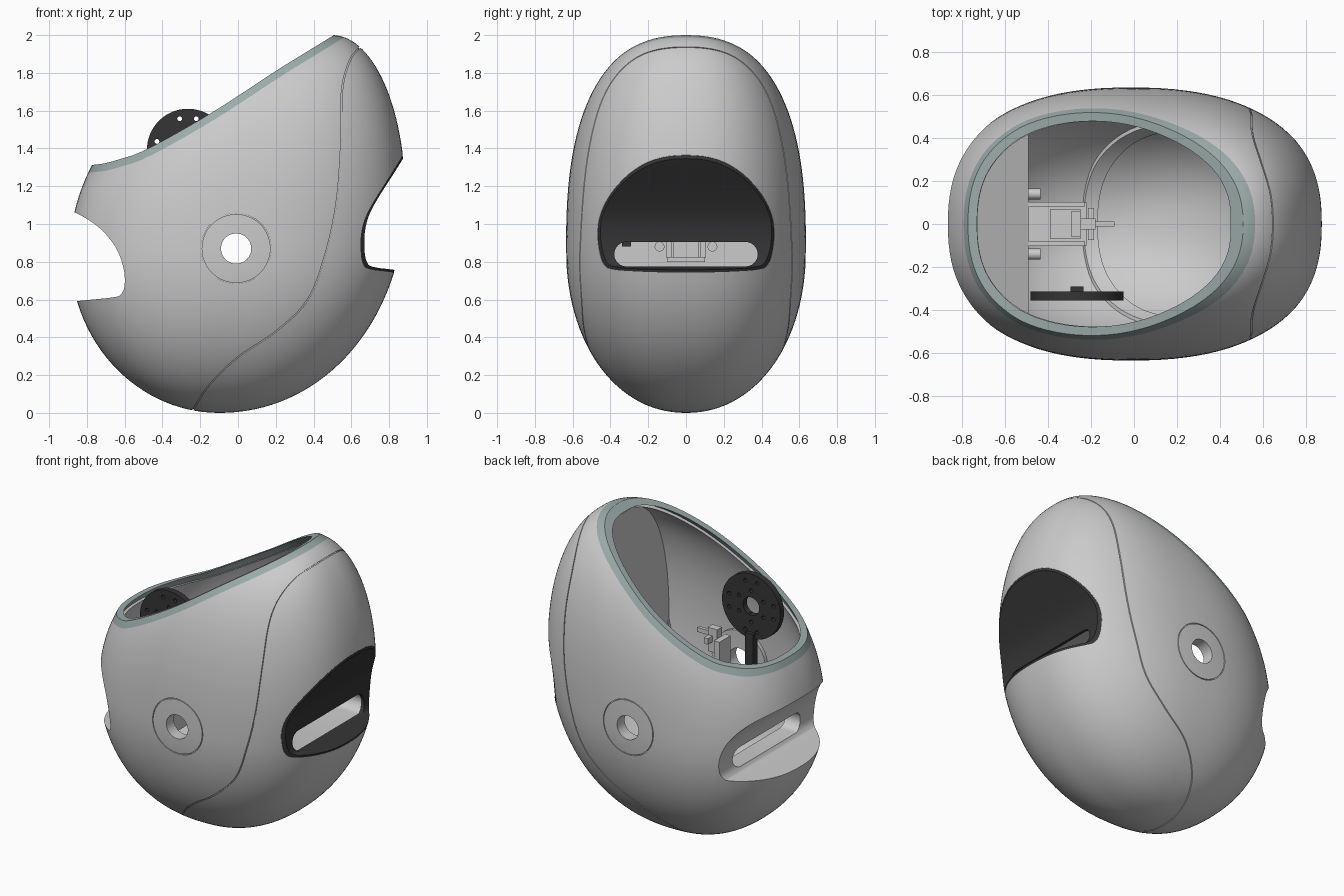
import bpy, bmesh, math
from mathutils import Vector, Matrix

if "Cube" in bpy.data.objects:
    bpy.data.objects.remove(bpy.data.objects["Cube"])


def material(name, rgb):
    m = bpy.data.materials.new(name)
    m.diffuse_color = (*rgb, 1)
    m.use_nodes = True
    m.node_tree.nodes["Principled BSDF"].inputs["Base Color"].default_value = m.diffuse_color
    return m


DARK = material("dark_plastic", (0.035, 0.035, 0.037))
TEAL = material("rubber_trim", (0.33, 0.41, 0.40))


def finish(bm, name):
    bmesh.ops.recalc_face_normals(bm, faces=bm.faces)
    me = bpy.data.meshes.new(name)
    bm.to_mesh(me)
    bm.free()
    ob = bpy.data.objects.new(name, me)
    bpy.context.collection.objects.link(ob)
    return ob


def boolean(a, op, *others):
    """Apply booleans to a and discard the helper objects."""
    for b in others:
        mod = a.modifiers.new("cut", 'BOOLEAN')
        mod.operation, mod.solver, mod.object = op, 'EXACT', b
        bpy.context.view_layer.objects.active = a
        bpy.ops.object.modifier_apply(modifier=mod.name)
        bpy.data.objects.remove(b)
    return a


def cut(a, *o): return boolean(a, 'DIFFERENCE', *o)
def keep(a, *o): return boolean(a, 'INTERSECT', *o)


def arc(u, n):
    return max(0.0, 1 - abs(u) ** n) ** (1 / n)


def egg(offset=0.0, name="helper_egg", rings=64, segs=112):
    """Leaning egg from horizontal superelliptic sections, shrunk by offset."""
    bm = bmesh.new()
    rows = []
    for i in range(1, rings):
        z = 1 - math.cos(math.pi * i / rings)
        xl = -0.1 - 0.79 * arc((0.85 - z) / 0.85, 2) if z < 0.85 else 0.5 - 1.39 * arc((z - 0.85) / 1.15, 2)
        xr = -0.1 + 0.985 * arc((1.15 - z) / 1.15, 2.05) if z < 1.15 else 0.5 + 0.385 * arc((z - 1.15) / 0.85, 2)
        w = 0.635 * (arc((0.87 - z) / 0.87, 2.1) if z < 0.87 else arc((z - 0.87) / 1.13, 2.5))
        row = []
        for j in range(segs):
            t = math.tau * j / segs
            c, s = (math.copysign(abs(f) ** (2 / 2.35), f) for f in (math.cos(t), math.sin(t)))
            row.append(bm.verts.new(((xl + xr) / 2 + (xr - xl) / 2 * c, w * s, z)))
        rows.append(row)
    lo, hi = bm.verts.new((-0.1, 0, 0)), bm.verts.new((0.5, 0, 2))
    for j in range(segs):
        k = (j + 1) % segs
        bm.faces.new((lo, rows[0][k], rows[0][j]))
        bm.faces.new((hi, rows[-1][j], rows[-1][k]))
        for a, b in zip(rows, rows[1:]):
            bm.faces.new((a[j], a[k], b[k], b[j]))
    bm.normal_update()
    moves = [(v, v.normal * offset) for v in bm.verts]
    for v, d in moves:
        v.co -= d
    return finish(bm, name)


def prism(pts, lo=-1.2, hi=1.2, axis='y', name="helper_prism"):
    """Extrude a 2D outline along y (points are x,z) or x (points are y,z)."""
    bm = bmesh.new()
    place = (lambda p, d: (p[0], d, p[1])) if axis == 'y' else (lambda p, d: (d, p[0], p[1]))
    a = [bm.verts.new(place(p, lo)) for p in pts]
    b = [bm.verts.new(place(p, hi)) for p in pts]
    caps = [bm.faces.new(a), bm.faces.new(b[::-1])]
    for i in range(len(pts)):
        j = (i + 1) % len(pts)
        bm.faces.new((a[i], b[i], b[j], a[j]))
    bmesh.ops.triangulate(bm, faces=caps)
    return finish(bm, name)


def smooth(p, n=6):
    """Catmull-Rom curve through 2D points."""
    p = [Vector(q) for q in p]
    p = [2 * p[0] - p[1]] + p + [2 * p[-1] - p[-2]]
    out = []
    for a, b, c, d in zip(p, p[1:], p[2:], p[3:]):
        for i in range(n):
            t = i / n
            out.append(0.5 * (2 * b + (c - a) * t + (2 * a - 5 * b + 4 * c - d) * t ** 2 + (3 * b - a - 3 * c + d) * t ** 3))
    return out + [p[-2]]


def shift(pts, dx, dz):
    return [p + Vector((dx, dz)) for p in pts]


def band(pts, half):
    """Strip of constant width around a 2D curve."""
    l, r = [], []
    for i, p in enumerate(pts):
        d = (pts[min(i + 1, len(pts) - 1)] - pts[max(i - 1, 0)]).normalized() * half
        l.append(p + Vector((-d.y, d.x)))
        r.append(p - Vector((-d.y, d.x)))
    return l + r[::-1]


def disc(x, z, r, lo=-1.2, hi=1.2, n=48, name="helper_disc"):
    return prism([(x + r * math.cos(math.tau * i / n), z + r * math.sin(math.tau * i / n)) for i in range(n)], lo, hi, name=name)


def slot(z0, z1, half, x0, x1):
    r, pts = (z1 - z0) / 2, []
    for s in (1, -1):
        for i in range(13):
            t = math.pi * i / 12 - math.pi / 2
            pts.append((s * (half - r + r * math.cos(t)), z0 + r + s * r * math.sin(t)))
    return prism(pts, x0, x1, 'x')


def box(name, x0, x1, y0, y1, z0, z1, mat=None):
    ob = prism([(x0, z0), (x1, z0), (x1, z1), (x0, z1)], y0, y1, name=name)
    if mat:
        ob.data.materials.append(mat)
    return ob


# Guiding curves in the front view
rim = smooth([(-1.1, 1.31), (-0.78, 1.312), (-0.62, 1.345), (-0.465, 1.405), (-0.13, 1.595), (0.2, 1.81), (0.5, 1.995), (0.75, 2.15)])
low_rim = shift(rim, 0.012, -0.038)
seam = smooth([(-0.29, -0.08), (-0.23, 0.03), (-0.15, 0.15), (0, 0.295), (0.2, 0.43), (0.37, 0.6), (0.46, 0.83),
               (0.52, 1.1), (0.545, 1.4), (0.55, 1.7), (0.59, 1.86), (0.65, 1.94), (0.75, 2.02)])
scoop_l = smooth([(-1.1, 1.17), (-0.87, 1.065), (-0.74, 0.985), (-0.65, 0.88), (-0.607, 0.77), (-0.6, 0.68), (-0.618, 0.63), (-0.66, 0.612), (-0.85, 0.592), (-1.1, 0.565)])
scoop_r = smooth([(1.1, 1.72), (0.87, 1.34), (0.72, 1.1), (0.675, 0.98), (0.67, 0.86), (0.687, 0.79), (0.73, 0.77), (0.83, 0.757), (1.1, 0.72)])
back_r = shift(scoop_r, -0.02, -0.012)
HX, HZ = -0.01, 0.87


def above(curve): return prism(list(curve) + [Vector((0.75, 3)), Vector((-1.1, 3))])


# Cavity, narrowed by the sloped shelf on the left and the flat wall on the right
cavity = cut(egg(0.055),
             prism([(-1.2, 1.3), (-0.85, 1.14), (-0.49, 0.95), (-0.49, 0.45), (-1.2, 0.45)]),
             box("helper_box", 0.48, 1.2, -1, 1, 0.62, 2.2))

# Outer shell with opening, scoops, vent slots and side holes
shell = cut(egg(0, "egg_shell"), cavity, above(low_rim), prism(scoop_l), prism(back_r),
            slot(0.64, 0.77, 0.36, -0.75, -0.4), slot(0.775, 0.905, 0.38, 0.4, 0.8),
            disc(HX, HZ, 0.08))
# Panel seam and round cover seams as shallow grooves
shell = cut(shell, cut(prism(band(seam, 0.003)), egg(0.008)),
            cut(disc(HX, HZ, 0.187, n=72), disc(HX, HZ, 0.182, -1.3, 1.3, 72), egg(0.008)))

# Dark lining of the right scoop
lining = keep(prism(scoop_r + back_r[::-1], name="scoop_lining"), egg(0.001))
lining = cut(lining, slot(0.775, 0.905, 0.38, 0.4, 0.8))

# Rubber trim around the opening
trim = cut(keep(prism(list(rim) + low_rim[::-1], name="opening_trim"), egg()), egg(0.035))

# Inner flange behind the panel seam
flange = cut(keep(prism(band(seam, 0.03), name="inner_flange"), egg(0.05)), egg(0.07),
             above(low_rim), box("helper_box", 0.48, 1.2, -1.3, 1.3, 0.62, 2.3))

# Inner mounting rings around the side holes
rings = cut(keep(disc(HX, HZ, 0.2, name="hole_mounts"), egg(0.05)), egg(0.08), disc(HX, HZ, 0.08, -1.3, 1.3))

# Perforated wheel on its stalk
WX, WZ = -0.265, 1.393
wheel = disc(WX, WZ, 0.217, -0.355, -0.315, 64, "wheel")
holes = [(0.17, math.radians(a)) for a in (15, 75, 105, 165, 195, 255, 285, 345)]
holes += [(0.105, math.radians(60 * i + 30)) for i in range(6)]
wheel = cut(wheel, disc(WX, WZ, 0.06), *[disc(WX + r * math.cos(a), WZ + r * math.sin(a), 0.013, n=12) for r, a in holes])
stalk = box("wheel_stalk", WX - 0.03, WX + 0.03, -0.34, -0.29, 0.88, 1.22, DARK)

# Central control bracket fixed to the inner wall
for s in (-1, 1):
    box("bracket_rail", -0.5, -0.23, s * 0.09 - 0.012, s * 0.09 + 0.012, 0.82, 0.95)
    peg = disc(0, 0, 0.026, -0.03, 0.03, 20, "wall_peg")
    peg.matrix_world = Matrix.Translation((-0.465, s * 0.14, 0.88)) @ Matrix.Rotation(math.pi / 2, 4, 'Z')
box("bracket_plate", -0.5, -0.22, -0.1, 0.1, 0.80, 0.825)
box("bracket_block", -0.39, -0.25, -0.07, 0.07, 0.82, 0.97)
box("control_post", -0.29, -0.25, -0.06, 0.06, 0.96, 1.3)
box("control_head", -0.25, -0.18, -0.025, 0.025, 1.2, 1.36)
box("control_grip", -0.215, -0.185, -0.075, 0.075, 1.27, 1.31)
box("control_lever", -0.19, -0.09, -0.012, 0.012, 1.3, 1.33)

for ob, mat in ((lining, DARK), (wheel, DARK), (trim, TEAL)):
    ob.data.materials.clear()
    ob.data.materials.append(mat)

# Smooth shading with crisp edges
for ob in bpy.context.scene.objects:
    bpy.ops.object.select_all(action='DESELECT')
    ob.select_set(True)
    bpy.context.view_layer.objects.active = ob
    bpy.ops.object.shade_smooth_by_angle(angle=math.radians(30))
